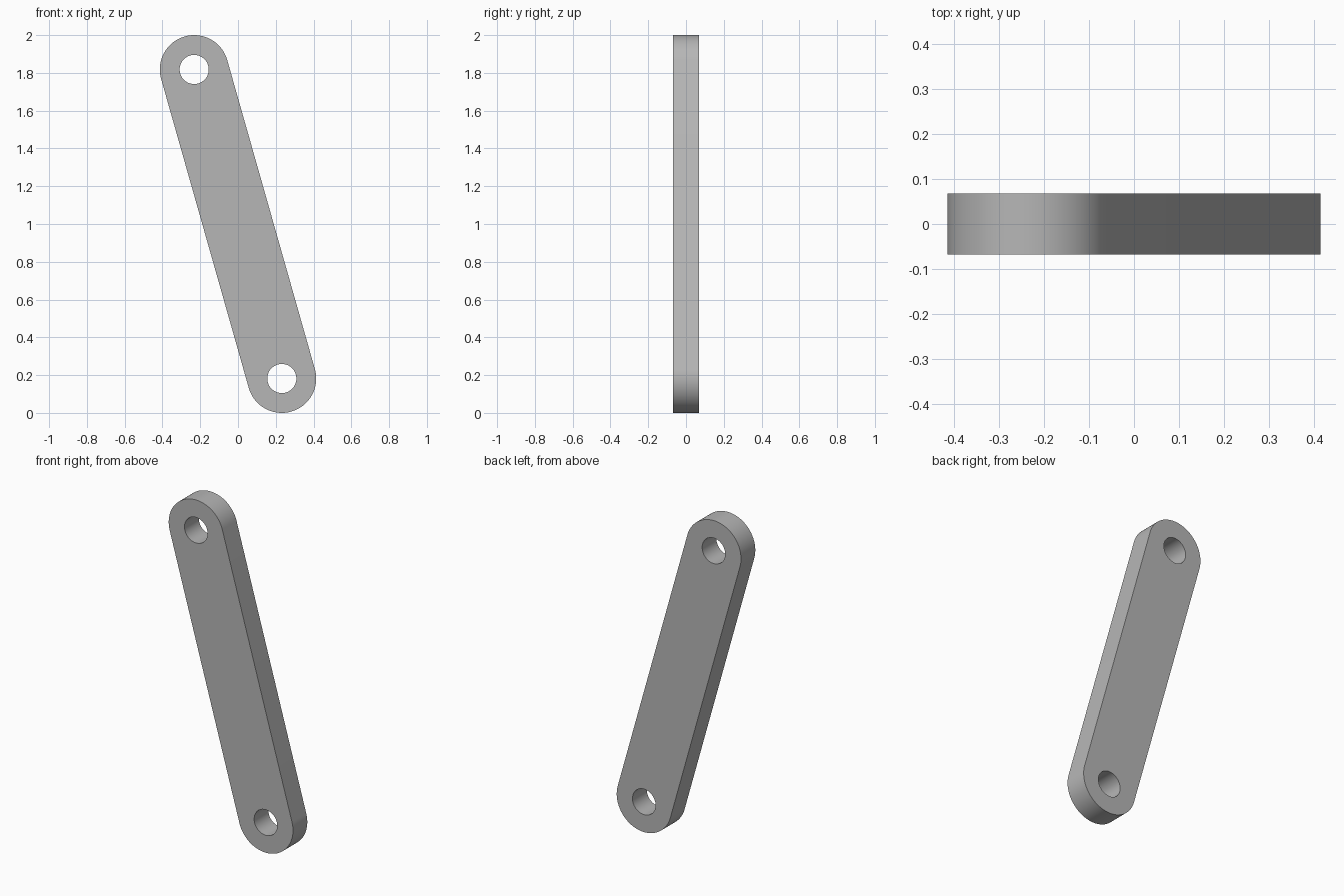
import bpy, bmesh
from math import atan2, cos, sin, pi, radians
from mathutils import Vector

if "Cube" in bpy.data.objects:
    bpy.data.objects.remove(bpy.data.objects["Cube"], do_unlink=True)

END_R, HOLE_R, HALF_T = 0.182, 0.077, 0.068
top_eye = Vector((-0.232, -HALF_T, 1.818))
low_eye = Vector((0.232, -HALF_T, 0.182))
axis = top_eye - low_eye
lean = atan2(axis.z, axis.x)

steel = bpy.data.materials.new("plain_grey")
steel.use_nodes = True
grey = (0.47, 0.47, 0.47, 1)
steel.diffuse_color = grey
steel.node_tree.nodes["Principled BSDF"].inputs["Base Color"].default_value = grey


def arc(center, radius, start, sweep, count):
    """Points along an arc in the XZ plane."""
    return [center + Vector((cos(start + sweep * i / count), 0,
                             sin(start + sweep * i / count))) * radius
            for i in range(count + 1)]


def add_loop(bm, points):
    verts = [bm.verts.new(p) for p in points]
    return [bm.edges.new((v, verts[i - 1])) for i, v in enumerate(verts)]


bm = bmesh.new()
# Rounded bar outline
outline = (arc(top_eye, END_R, lean - pi / 2, pi, 48)
           + arc(low_eye, END_R, lean + pi / 2, pi, 48))
edges = add_loop(bm, outline)
# Pin holes
for eye in (top_eye, low_eye):
    edges += add_loop(bm, arc(eye, HOLE_R, 0, 2 * pi, 64)[:-1])
# Front face, extruded through the thickness
bmesh.ops.triangle_fill(bm, edges=edges, use_beauty=True, normal=(0, -1, 0))
solid = bmesh.ops.extrude_face_region(bm, geom=bm.faces[:], use_keep_orig=True)
moved = [g for g in solid["geom"] if isinstance(g, bmesh.types.BMVert)]
bmesh.ops.translate(bm, verts=moved, vec=(0, 2 * HALF_T, 0))
bmesh.ops.recalc_face_normals(bm, faces=bm.faces[:])

mesh = bpy.data.meshes.new("link_bar")
bm.to_mesh(mesh)
bm.free()
mesh.materials.append(steel)
bar = bpy.data.objects.new("link_bar", mesh)
bpy.context.collection.objects.link(bar)

# Smooth rounds with crisp rims
bpy.ops.object.select_all(action="DESELECT")
bar.select_set(True)
bpy.context.view_layer.objects.active = bar
bpy.ops.object.shade_smooth_by_angle(angle=radians(30))
